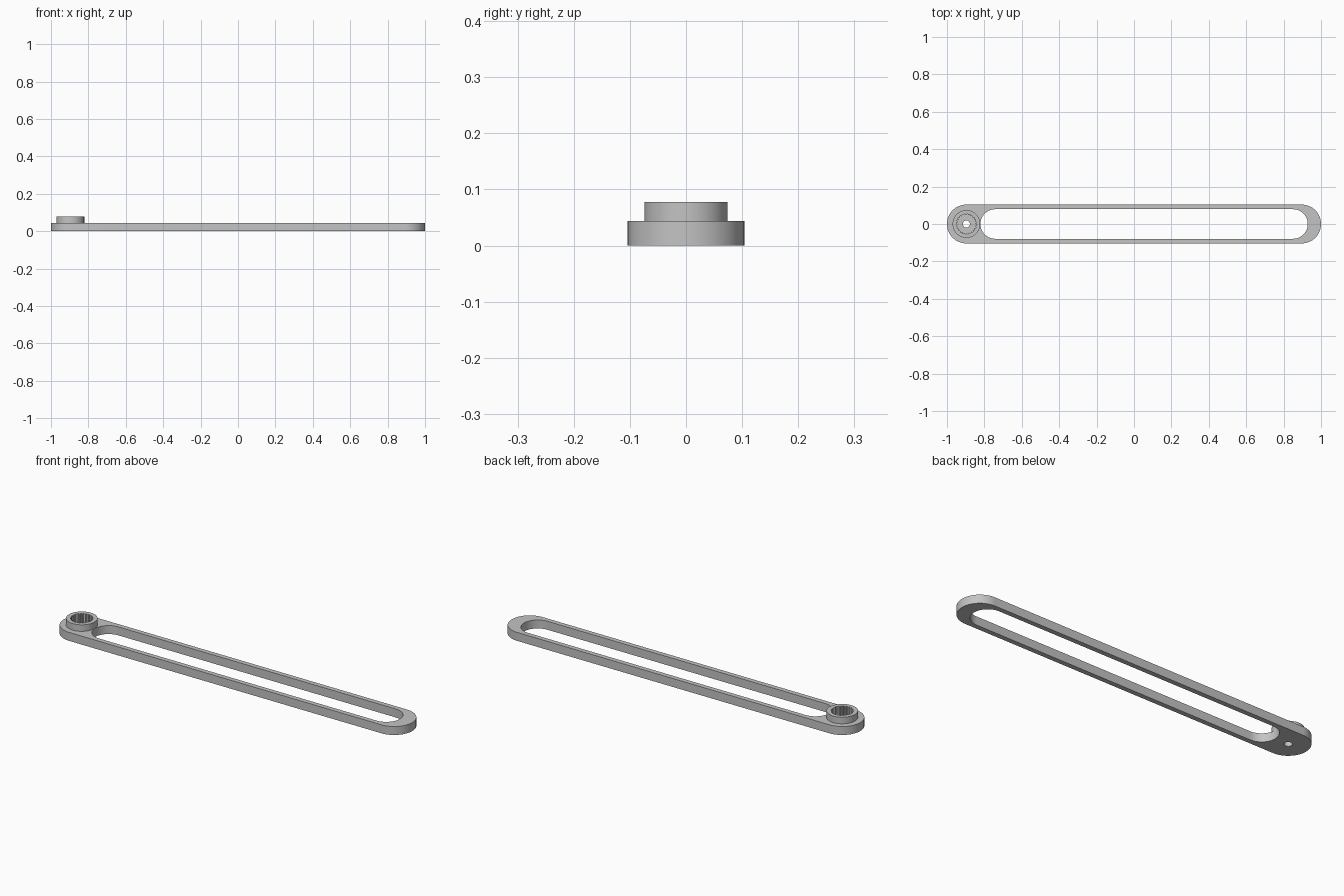
import bpy, bmesh
from math import pi, cos, sin

cube = bpy.data.objects.get("Cube")
if cube:
    bpy.data.objects.remove(cube)

HALF_WIDTH = 0.104
HUB_X = -1 + HALF_WIDTH
TEETH = 24

grey = bpy.data.materials.new("light_grey")
grey.use_nodes = True
grey.diffuse_color = (0.55, 0.55, 0.55, 1)
grey.node_tree.nodes["Principled BSDF"].inputs["Base Color"].default_value = grey.diffuse_color


def arc(cx, r, start, end, n):
    return [(cx + r * cos(start + (end - start) * i / n),
             r * sin(start + (end - start) * i / n)) for i in range(n + 1)]


def stadium(x0, x1, r, n=32):
    return arc(x1, r, -pi / 2, pi / 2, n) + arc(x0, r, pi / 2, 3 * pi / 2, n)


def circle(cx, r, n=64):
    return arc(cx, r, 0, 2 * pi, n)[:-1]


def splined_circle(cx, r_in, r_out):
    # four points per tooth: two on the root, two on the tip
    n = TEETH * 4
    radii = (r_in, r_in, r_out, r_out)
    return [(cx + radii[i % 4] * cos(2 * pi * i / n),
             radii[i % 4] * sin(2 * pi * i / n)) for i in range(n)]


def prism(name, outline, z0, z1):
    bm = bmesh.new()
    base = bm.faces.new([bm.verts.new((x, y, z0)) for x, y in outline])
    top = bmesh.ops.extrude_face_region(bm, geom=[base])["geom"]
    bmesh.ops.translate(bm, vec=(0, 0, z1 - z0),
                        verts=[v for v in top if isinstance(v, bmesh.types.BMVert)])
    bmesh.ops.recalc_face_normals(bm, faces=bm.faces)
    mesh = bpy.data.meshes.new(name)
    bm.to_mesh(mesh)
    bm.free()
    mesh.materials.append(grey)
    obj = bpy.data.objects.new(name, mesh)
    bpy.context.collection.objects.link(obj)
    return obj


# Solid bar and hub collar
arm = prism("slotted_arm", stadium(HUB_X, -HUB_X, HALF_WIDTH), 0, 0.044)
collar = prism("hub_collar", circle(HUB_X, 0.074), 0.01, 0.078)

# Long slot, splined socket and screw hole
slot = prism("slot_cutter", stadium(-0.742, 0.85, 0.079), -0.1, 0.2)
socket = prism("socket_cutter", splined_circle(HUB_X, 0.049, 0.054), 0.022, 0.2)
screw = prism("screw_hole_cutter", circle(HUB_X, 0.019, 32), -0.1, 0.2)

helpers = [(collar, 'UNION'), (slot, 'DIFFERENCE'),
           (socket, 'DIFFERENCE'), (screw, 'DIFFERENCE')]
bpy.ops.object.select_all(action='DESELECT')
bpy.context.view_layer.objects.active = arm
arm.select_set(True)
for helper, operation in helpers:
    mod = arm.modifiers.new(helper.name, 'BOOLEAN')
    mod.operation = operation
    mod.solver = 'EXACT'
    mod.object = helper
    bpy.ops.object.modifier_apply(modifier=mod.name)
    bpy.data.objects.remove(helper)

bpy.ops.object.shade_smooth_by_angle(angle=pi / 6)
